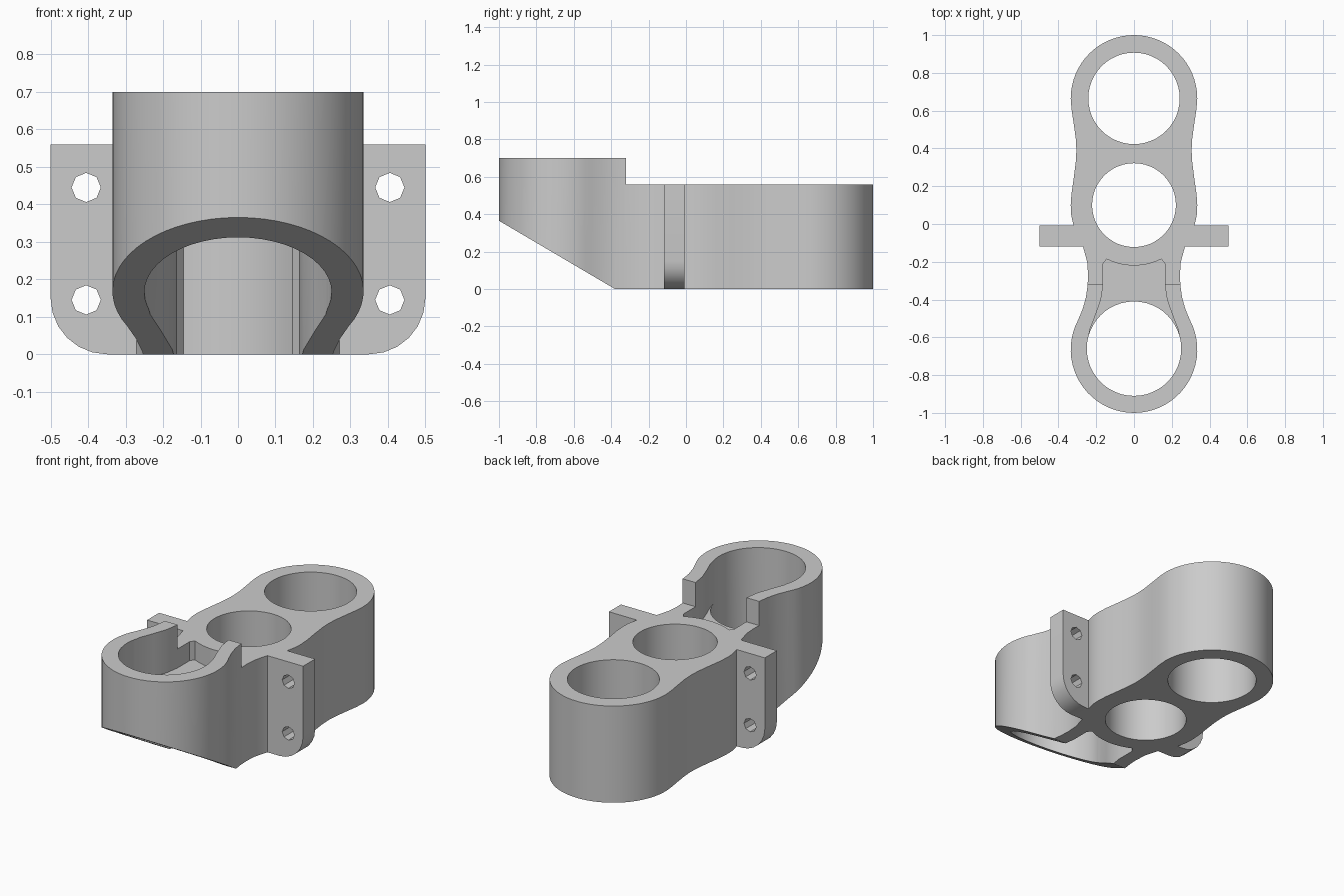
import bpy
import bmesh
import math

cube = bpy.data.objects.get("Cube")
if cube:
    bpy.data.objects.remove(cube, do_unlink=True)

grey = bpy.data.materials.new("plain_grey")
grey.use_nodes = True
GREY = (0.6, 0.6, 0.6, 1.0)
grey.diffuse_color = GREY
grey.node_tree.nodes["Principled BSDF"].inputs["Base Color"].default_value = GREY


def arc(cx, cy, r, a0, a1, n):
    """Points along an arc, angles in degrees, both ends included."""
    return [(cx + r * math.cos(math.radians(a0 + (a1 - a0) * i / n)),
             cy + r * math.sin(math.radians(a0 + (a1 - a0) * i / n)))
            for i in range(n + 1)]


def circle(cx, cy, r, n):
    return arc(cx, cy, r, 0, 360, n)[:-1]


def mirrored(half):
    """Close a right-hand outline with its mirror image."""
    return half + [(-x, y) for x, y in reversed(half) if abs(x) > 1e-5]


def prism(name, points, lo, hi, axis="z"):
    """Extrude a 2D outline from lo to hi along an axis."""
    place = {"x": lambda a, b, t: (t, a, b),
             "y": lambda a, b, t: (a, t, b),
             "z": lambda a, b, t: (a, b, t)}[axis]
    bm = bmesh.new()
    base = bm.faces.new([bm.verts.new(place(a, b, lo)) for a, b in points])
    new = bmesh.ops.extrude_face_region(bm, geom=[base])["geom"]
    bmesh.ops.translate(bm, vec=place(0, 0, hi - lo),
                        verts=[v for v in new if isinstance(v, bmesh.types.BMVert)])
    bmesh.ops.recalc_face_normals(bm, faces=bm.faces)
    mesh = bpy.data.meshes.new(name)
    bm.to_mesh(mesh)
    bm.free()
    mesh.materials.append(grey)
    obj = bpy.data.objects.new(name, mesh)
    bpy.context.collection.objects.link(obj)
    return obj


def combine(target, tool, operation):
    """Apply a boolean and remove the helper."""
    tool.hide_render = True
    mod = target.modifiers.new("cut", "BOOLEAN")
    mod.operation = operation
    mod.solver = "EXACT"
    mod.object = tool
    bpy.context.view_layer.objects.active = target
    bpy.ops.object.modifier_apply(modifier=mod.name)
    bpy.data.objects.remove(tool, do_unlink=True)


# Three-lobed body
outline = arc(0, -0.665, 0.335, -90, 28, 20)
outline += [(0.272, -0.45), (0.255, -0.39), (0.246, -0.33), (0.243, -0.27),
            (0.248, -0.2), (0.27, -0.12), (0.298, -0.06), (0.322, 0.0),
            (0.333, 0.05), (0.335, 0.1), (0.331, 0.16), (0.318, 0.25),
            (0.308, 0.33), (0.305, 0.39), (0.308, 0.45), (0.319, 0.53),
            (0.331, 0.61)]
outline += arc(0, 0.665, 0.335, 0, 90, 16)
body = prism("three_bore_bracket", mirrored(outline), 0, 0.7)

# Lower rear deck and sloped underside of the front lobe
combine(body, prism("deck_cutter", [(-0.32, 0.56), (1.2, 0.56), (1.2, 0.9), (-0.32, 0.9)],
                    -0.6, 0.6, "x"), "DIFFERENCE")
slope = 0.365 / 0.62
combine(body, prism("slope_cutter", [(-0.38 + 0.1, -0.1 * slope), (-1.2, 0.82 * slope),
                                     (-1.2, -0.1 * slope)],
                    -0.6, 0.6, "x"), "DIFFERENCE")

# Side mounting flanges with rounded lower corners and bolt holes
for side in (1, -1):
    profile = [(0.26, 0.0)] + arc(0.35, 0.15, 0.15, -90, 0, 6) + [(0.5, 0.56), (0.26, 0.56)]
    flange = prism("flange", [(side * x, z) for x, z in profile], -0.118, -0.008, "y")
    for z in (0.145, 0.445):
        combine(flange, prism("bolt_cutter", circle(side * 0.405, z, 0.039, 8),
                              -0.3, 0.2, "y"), "DIFFERENCE")
    combine(body, flange, "UNION")

# Three vertical bores
for y, r in ((0.665, 0.242), (0.1, 0.222), (-0.66, 0.25)):
    combine(body, prism("bore_cutter", circle(0, y, r, 48), -0.2, 0.9), "DIFFERENCE")

# Flared channel behind the front bore, above and below a thin web
channel = arc(0, 0.1, 0.32, -90, -63, 6)
channel += [(0.163, -0.21), (0.163, -0.32), (0.175, -0.4), (0.203, -0.48),
            (0.234, -0.56), (0.248, -0.64), (0.15, -0.72)]
for lo, hi in ((0.45, 0.9), (-0.2, 0.41)):
    combine(body, prism("channel_cutter", mirrored(channel), lo, hi), "DIFFERENCE")

# Smooth curved walls, sharp rims
bpy.ops.object.select_all(action="DESELECT")
body.select_set(True)
bpy.context.view_layer.objects.active = body
bpy.ops.object.shade_smooth_by_angle(angle=math.radians(30))
